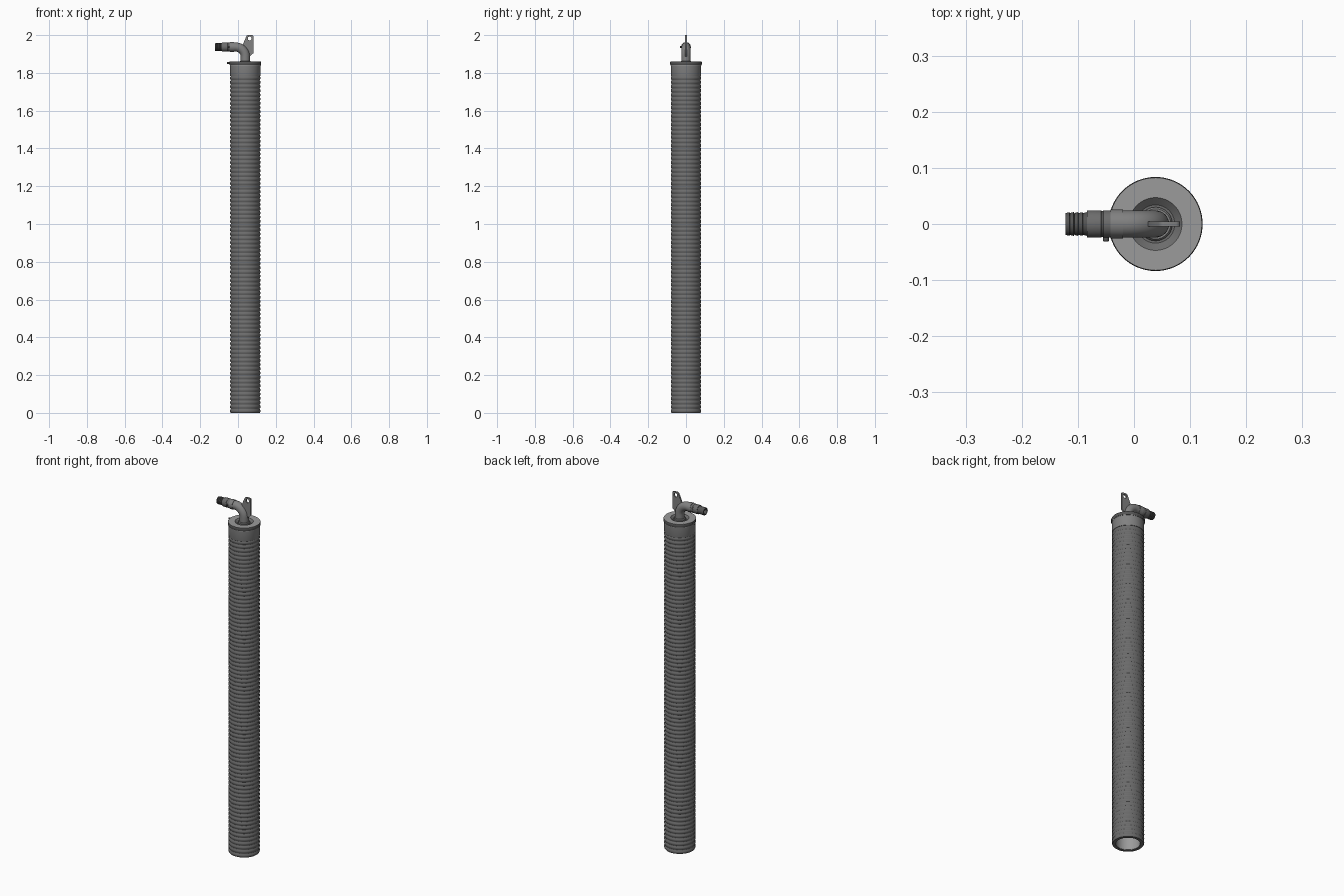
import bpy, bmesh, math
from mathutils import Matrix, Vector

if "Cube" in bpy.data.objects:
    bpy.data.objects.remove(bpy.data.objects["Cube"])

CX = 0.0385          # column axis
PZ = 1.937           # height of the horizontal outlet


def grey(name, v):
    m = bpy.data.materials.new(name)
    m.diffuse_color = (v, v, v, 1)
    m.use_nodes = True
    m.node_tree.nodes["Principled BSDF"].inputs["Base Color"].default_value = m.diffuse_color
    return m


RUBBER, STEEL, CAP, DARK, LINER = (grey("rubber", 0.15), grey("steel", 0.22), grey("cap", 0.33),
                                   grey("dark", 0.09), grey("liner", 0.33))


def finish(name, bm, mat, angle=35):
    bmesh.ops.recalc_face_normals(bm, faces=bm.faces)
    me = bpy.data.meshes.new(name)
    bm.to_mesh(me)
    bm.free()
    me.materials.append(mat)
    ob = bpy.data.objects.new(name, me)
    bpy.context.collection.objects.link(ob)
    bpy.ops.object.select_all(action='DESELECT')
    ob.select_set(True)
    bpy.context.view_layer.objects.active = ob
    bpy.ops.object.shade_smooth_by_angle(angle=math.radians(angle))
    return ob


def bridge(bm, rings, close):
    """Join successive rings with quads; close the loop or cap both ends."""
    n = len(rings[0])
    pairs = list(zip(rings, rings[1:]))
    if close:
        pairs.append((rings[-1], rings[0]))
    else:
        bm.faces.new(rings[0])
        bm.faces.new(rings[-1])
    for a, b in pairs:
        for i in range(n):
            j = (i + 1) % n
            bm.faces.new((a[i], a[j], b[j], b[i]))


def lathe(name, profile, mat, origin=(CX, 0, 0), axis=(0, 0, 1), segs=64, closed=True):
    """Revolve (radius, height) points around an axis through origin."""
    bm = bmesh.new()
    m = Matrix.Translation(origin) @ Vector(axis).to_track_quat('Z', 'Y').to_matrix().to_4x4()
    angles = [2 * math.pi * i / segs for i in range(segs)]
    rings = [[bm.verts.new(m @ Vector((r * math.cos(a), r * math.sin(a), h))) for a in angles]
             for r, h in profile]
    bridge(bm, rings, closed)
    return finish(name, bm, mat)


def tube(name, path, r, mat, segs=32):
    """Sweep a circle along a path lying in the xz plane."""
    bm = bmesh.new()
    pts = [Vector((x, 0, z)) for x, z in path]
    y = Vector((0, 1, 0))
    angles = [2 * math.pi * i / segs for i in range(segs)]
    rings = []
    for k, p in enumerate(pts):
        n = (pts[min(k + 1, len(pts) - 1)] - pts[max(k - 1, 0)]).normalized().cross(y)
        rings.append([bm.verts.new(p + r * (n * math.cos(a) + y * math.sin(a))) for a in angles])
    bridge(bm, rings, False)
    return finish(name, bm, mat)


# Corrugated hollow body
RIBS, TOP = 80, 1.785
p = TOP / RIBS
prof = [(0.062, 0.0)]
for i in range(RIBS):
    z = i * p
    prof += [(0.0765, z), (0.0795, z + 0.2 * p), (0.0805, z + 0.45 * p),
             (0.0795, z + 0.7 * p), (0.0765, z + 0.9 * p)]
prof += [(0.0765, TOP), (0.062, TOP)]
lathe("corrugated_body", prof, RUBBER)

# Lighter inner lining
lathe("inner_lining", [(0.060, 0.002), (0.0625, 0.002), (0.0625, 1.80), (0.060, 1.80)], LINER)

# Smooth cuff above the ribs
lathe("top_cuff", [(0.060, 1.783), (0.079, 1.783), (0.080, 1.786), (0.080, 1.846), (0.060, 1.846)], STEEL)

# Cap with dished centre, and the dark band round its rim
lathe("cap", [(0.040, 1.840), (0.082, 1.840), (0.082, 1.860), (0.047, 1.860)], CAP)
lathe("cap_dish", [(0.005, 1.838), (0.046, 1.838), (0.0475, 1.860), (0.034, 1.850), (0.005, 1.850)], RUBBER)
lathe("rim_band", [(0.079, 1.842), (0.0825, 1.842), (0.0838, 1.845), (0.0838, 1.857),
                   (0.0825, 1.8595), (0.079, 1.8595)], DARK)

# Clamp screw on the rim
lathe("clamp_screw", [(0.005, 0), (0.005, 0.018), (0.004, 0.020)], DARK,
      (-0.038, 0, 1.852), (-1, 0, 0), 12, False)

# Collar where the elbow meets the cap
lathe("elbow_collar", [(0.010, 1.848), (0.030, 1.848), (0.030, 1.858), (0.027, 1.862), (0.010, 1.862)],
      STEEL, segs=48)

# Pipe elbow
R = 0.052
bend = [(CX - R + R * math.cos(a), PZ - R + R * math.sin(a))
        for a in (math.pi / 2 * i / 12 for i in range(13))]
tube("pipe_elbow", [(CX, 1.848)] + bend + [(-0.045, PZ)], 0.024, STEEL)

# Coupling nut and sleeve
OUT = dict(origin=(0, 0, PZ), axis=(-1, 0, 0))
lathe("coupling_nut", [(0.015, 0.020), (0.0262, 0.020), (0.0262, 0.042), (0.015, 0.042)],
      STEEL, segs=12, **OUT)
lathe("coupling_sleeve", [(0.015, 0.041), (0.0245, 0.041), (0.0245, 0.054), (0.0235, 0.055),
                          (0.0235, 0.058), (0.0245, 0.059), (0.0245, 0.082), (0.0235, 0.084),
                          (0.015, 0.084)], RUBBER, segs=40, **OUT)

# Barbed hose tail, hollow at its mouth
barb = [(0.014, 0.080)]
for i in range(5):
    x = 0.083 + i * 0.0078
    barb += [(0.0185, x), (0.0212, x + 0.001), (0.0195, x + 0.0078)]
barb += [(0.014, 0.122)]
lathe("hose_barb", barb, DARK, segs=40, **OUT)
lathe("barb_plug", [(0.0145, 0.06), (0.0145, 0.082)], DARK, segs=24, closed=False, **OUT)

# Small side screw on the sleeve
lathe("side_screw", [(0.005, 0.020), (0.005, 0.030), (0.004, 0.031)], DARK,
      (-0.050, 0, PZ), (0, -1, 0), 12, False)

# Lifting lug: flat plate with a hole
cu = bpy.data.curves.new("lifting_lug", 'CURVE')
cu.dimensions = '2D'
cu.fill_mode = 'BOTH'
cu.extrude = 0.0045
outline = [(0.020, 1.875), (0.055, 1.872), (0.063, 1.888), (0.082, 1.905), (0.082, 1.992),
           (0.080, 1.998), (0.075, 2.0), (0.052, 2.0), (0.047, 1.998), (0.044, 1.993), (0.020, 1.938)]
hole = [(0.062 + 0.0105 * math.cos(2 * math.pi * i / 24), 1.982 + 0.0105 * math.sin(2 * math.pi * i / 24))
        for i in range(24)]
for pts in (outline, hole):
    s = cu.splines.new('POLY')
    s.points.add(len(pts) - 1)
    for q, (x, z) in zip(s.points, pts):
        q.co = (x, z, 0, 1)
    s.use_cyclic_u = True
cu.materials.append(STEEL)
lug = bpy.data.objects.new("lifting_lug", cu)
lug.rotation_euler.x = math.pi / 2
bpy.context.collection.objects.link(lug)
bpy.ops.object.select_all(action='DESELECT')
lug.select_set(True)
bpy.context.view_layer.objects.active = lug
bpy.ops.object.convert(target='MESH')
